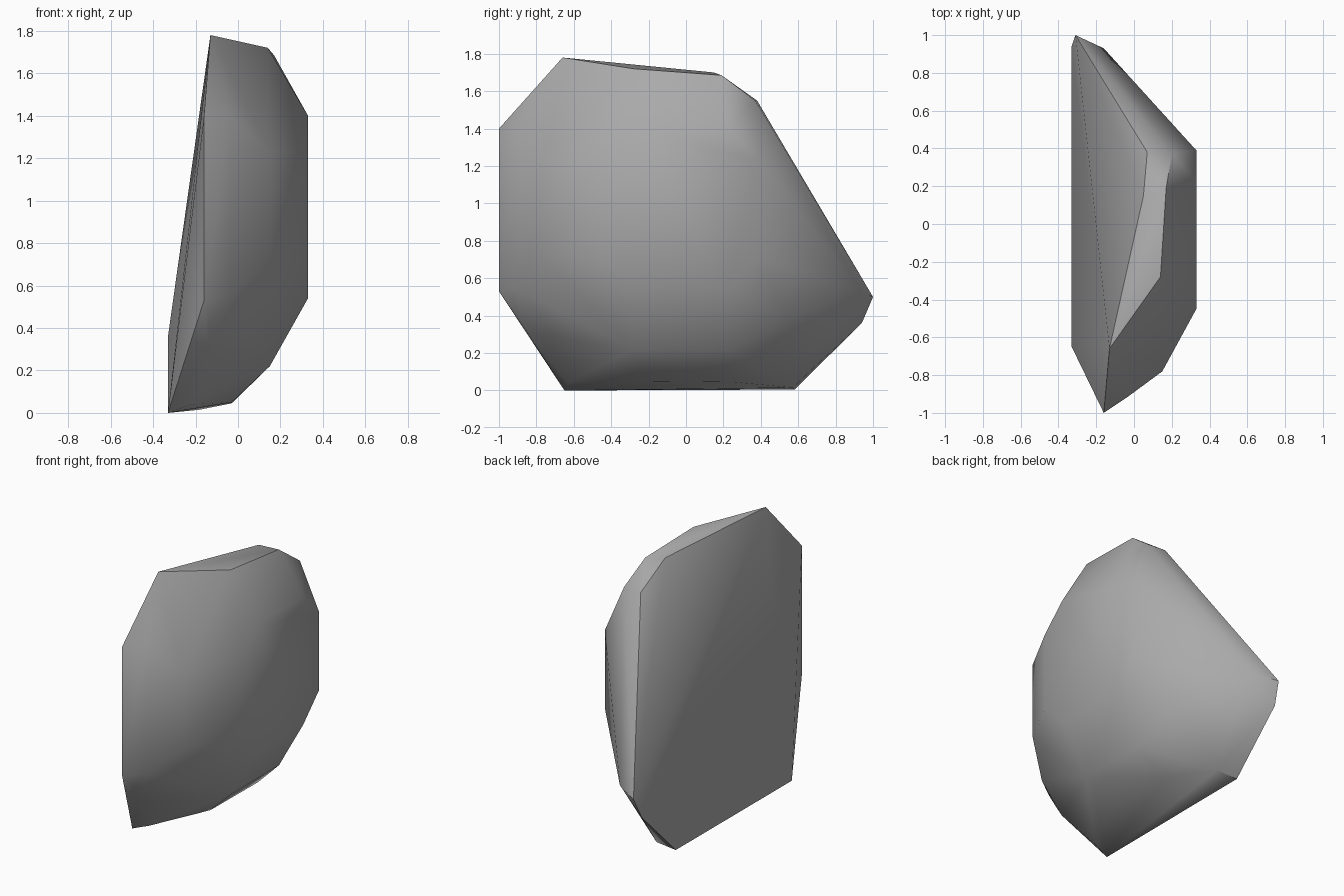
import bpy
import bmesh
import math

# Remove the default cube only
default_cube = bpy.data.objects.get("Cube")
if default_cube:
    bpy.data.objects.remove(default_cube, do_unlink=True)


def make_material(name, colour):
    material = bpy.data.materials.new(name)
    material.use_nodes = True
    material.diffuse_color = colour
    shader = material.node_tree.nodes["Principled BSDF"]
    shader.inputs["Base Color"].default_value = colour
    shader.inputs["Roughness"].default_value = 0.9
    return material


def chamfered_panel(x, y_low, y_high, z_low, z_high, cut):
    """Corners of an upright rectangle with its four corners cut off."""
    corners = []
    for y, inward_y in ((y_low, cut), (y_high, -cut)):
        for z, inward_z in ((z_low, cut), (z_high, -cut)):
            corners.append((x, y + inward_y, z))
            corners.append((x, y, z + inward_z))
    return corners


def hull_object(name, points, material):
    """Wrap the points in one convex shell and merge its flat facets."""
    mesh = bpy.data.meshes.new(name)
    bm = bmesh.new()
    for point in points:
        bm.verts.new(point)
    result = bmesh.ops.convex_hull(bm, input=bm.verts)
    spare = {item for key in ("geom_interior", "geom_unused")
             for item in result[key] if isinstance(item, bmesh.types.BMVert)}
    bmesh.ops.delete(bm, geom=list(spare), context="VERTS")
    bmesh.ops.dissolve_limit(bm, angle_limit=math.radians(2),
                             verts=bm.verts, edges=bm.edges)
    bmesh.ops.recalc_face_normals(bm, faces=bm.faces)
    bm.to_mesh(mesh)
    bm.free()
    mesh.materials.append(material)
    obj = bpy.data.objects.new(name, mesh)
    bpy.context.collection.objects.link(obj)
    return obj


# Broad weathered side of the rock
side_panel = chamfered_panel(0.33, -0.45, 0.39, 0.54, 1.4, 0.17)

# Narrow front end: outer edge, then the stepped band beside it
front_end = [(x, y, z)
             for x, y, low, high in ((-0.16, -1, 0.53, 1.4),
                                     (-0.04, -0.92, 0.55, 1.4),
                                     (0.15, -0.78, 0.72, 1.23))
             for z in (low, high)]
front_chin = [(-0.14, -0.92, 0.42), (-0.14, -0.85, 0.31), (-0.22, -0.63, 0.04)]

# Sloping top facet and its rear shoulder
top_facet = [(-0.13, -0.66, 1.78), (0.14, -0.28, 1.72),
             (0.17, 0.19, 1.685), (0.05, 0.15, 1.7)]
rear_shoulder = [(0.07, 0.38, 1.55), (0.2, 0.37, 1.55)]

# Pointed rear end
rear_point = [(-0.31, 1, 0.5), (-0.33, 0.94, 0.36),
              (-0.16, 0.93, 0.53), (0.09, 0.55, 0.38)]

# Underside and the band that rises from it
underside = [(-0.33, -0.65, 0), (-0.33, 0.58, 0.005), (-0.18, 0.57, 0.015),
             (-0.03, -0.25, 0.05), (-0.03, 0.25, 0.045)]
lower_band = [(0.15, y, 0.22) for y in (-0.28, 0.22)]

stone = make_material("grey stone", (0.4, 0.4, 0.4, 1))
rock = hull_object("rock_shard",
                   side_panel + front_end + front_chin + top_facet
                   + rear_shoulder + rear_point + underside + lower_band,
                   stone)

# Soft worn facets with crisp broken edges
bpy.ops.object.select_all(action="DESELECT")
rock.select_set(True)
bpy.context.view_layer.objects.active = rock
bpy.ops.object.shade_smooth_by_angle(angle=math.radians(40))
